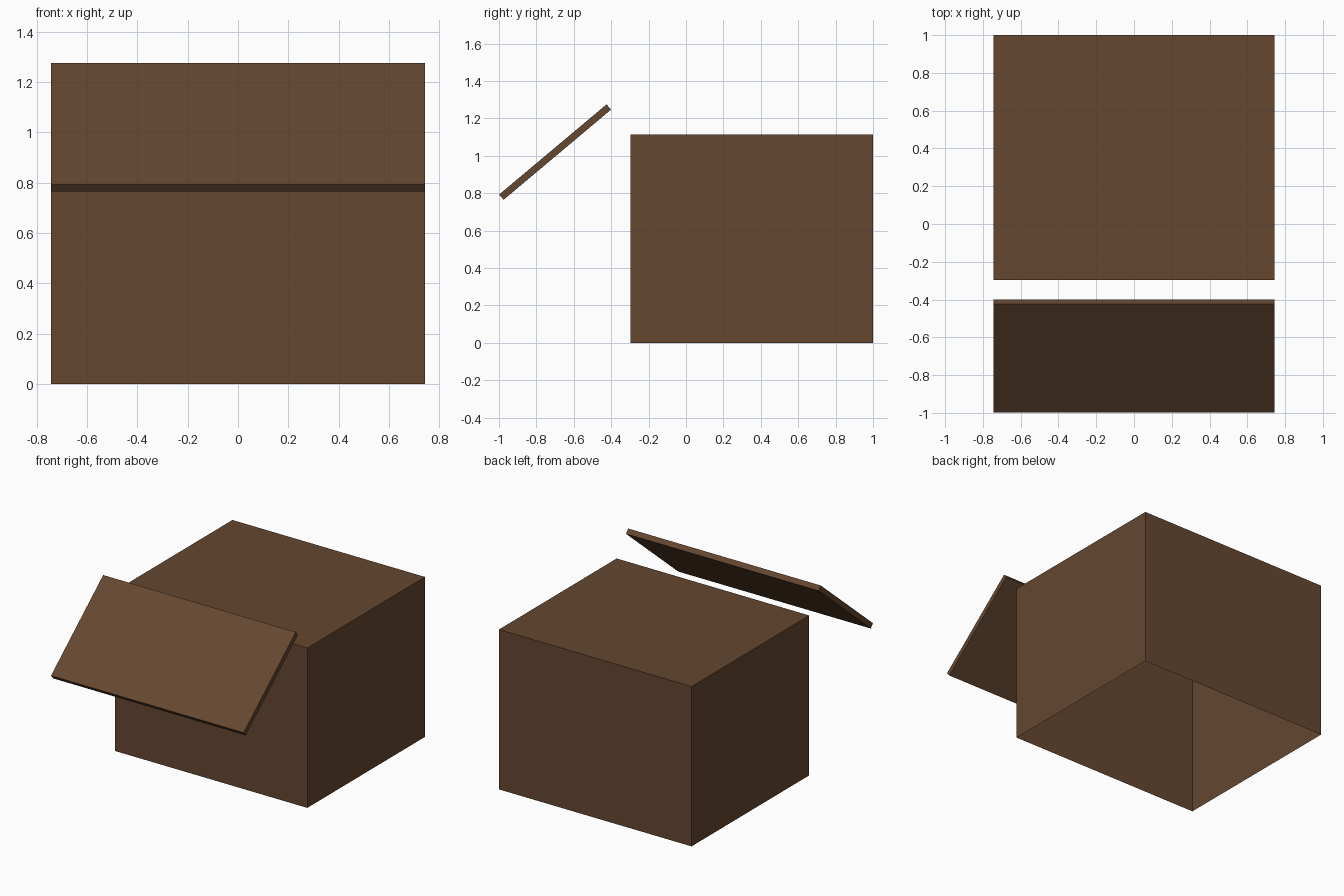
import bpy, bmesh
from math import radians
from mathutils import Matrix

cube = bpy.data.objects.get("Cube")
if cube:
    bpy.data.objects.remove(cube, do_unlink=True)

brown = bpy.data.materials.new("dark_brown")
brown.use_nodes = True
colour = (0.13, 0.063, 0.03, 1)
brown.diffuse_color = colour
brown.node_tree.nodes["Principled BSDF"].inputs["Base Color"].default_value = colour

WIDTH = 1.486


def block(name, size, centre, tilt=0, open_bottom=False):
    """Box of the given size, optionally tilted about x or open below."""
    bm = bmesh.new()
    bmesh.ops.create_cube(bm, size=1, matrix=Matrix.Diagonal((*size, 1)))
    if open_bottom:
        bm.normal_update()
        below = [f for f in bm.faces if f.normal.z < -0.5]
        bmesh.ops.delete(bm, geom=below, context='FACES_ONLY')
    mesh = bpy.data.meshes.new(name)
    bm.to_mesh(mesh)
    bm.free()
    mesh.materials.append(brown)
    ob = bpy.data.objects.new(name, mesh)
    ob.location = centre
    ob.rotation_euler.x = radians(tilt)
    bpy.context.collection.objects.link(ob)
    return ob


# Thin-walled body, open underneath
block("body", (WIDTH, 1.297, 1.115), (0, 0.3515, 0.5575), open_bottom=True)

# Sloping panel floating ahead of the body
block("sloping_panel", (WIDTH, 0.75, 0.037), (0, -0.70, 1.02), tilt=40)
